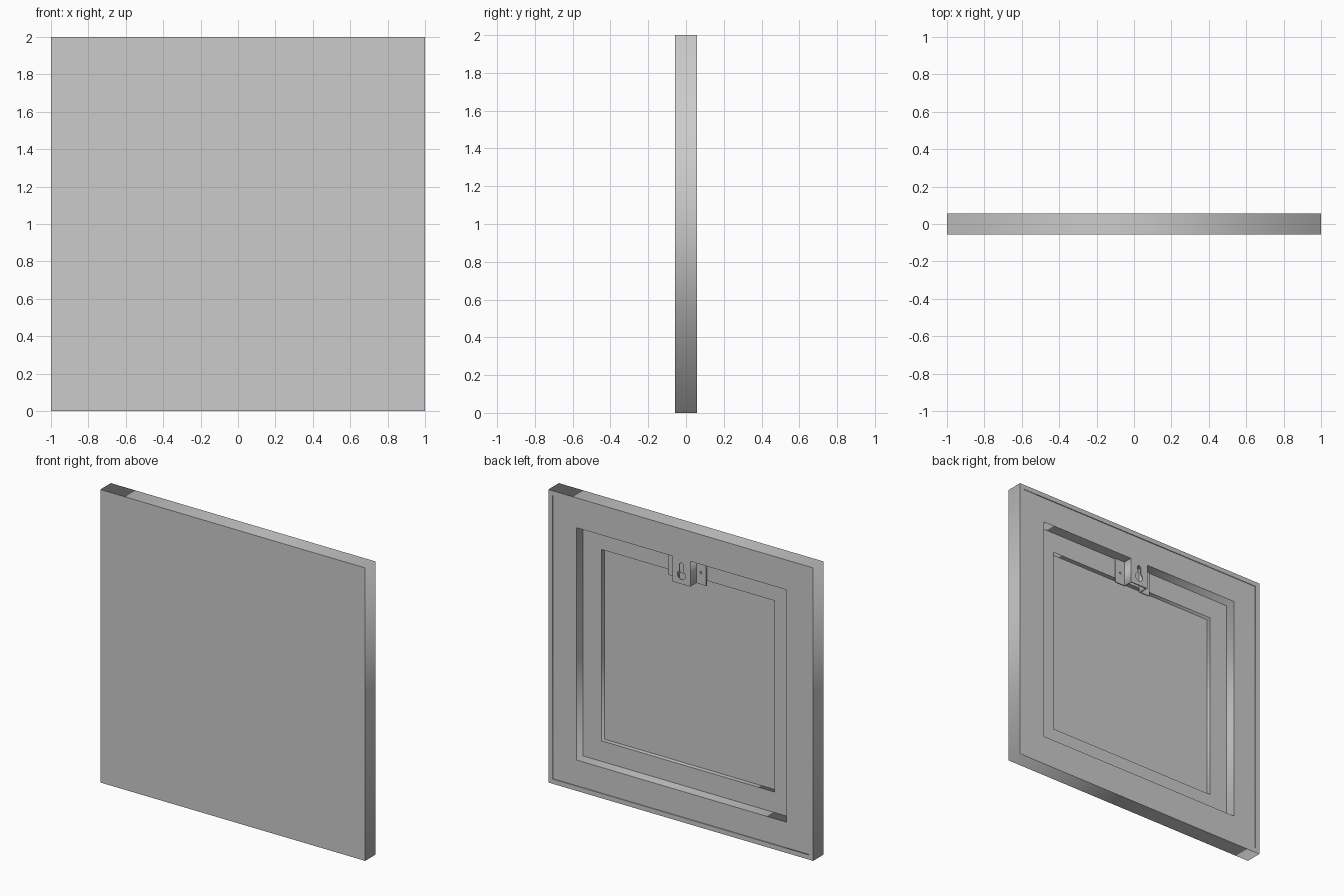
import bpy
from math import sin, cos, pi, radians

if "Cube" in bpy.data.objects:
    bpy.data.objects.remove(bpy.data.objects["Cube"])


def rect(x0, x1, z0, z1):
    return [(x0, z0), (x1, z0), (x1, z1), (x0, z1)]


def square(half):
    return rect(-half, half, 1 - half, 1 + half)


def arc(cx, cz, r, a0, a1, n):
    return [(cx + r * cos(a0 + (a1 - a0) * i / n), cz + r * sin(a0 + (a1 - a0) * i / n))
            for i in range(n + 1)]


def panel(name, loops, y0, y1):
    """Flat part in the xz plane: first loop is the outline, the others are holes."""
    cu = bpy.data.curves.new(name, 'CURVE')
    cu.dimensions = '2D'
    cu.fill_mode = 'BOTH'
    cu.extrude = (y1 - y0) / 2
    for loop in loops:
        sp = cu.splines.new('POLY')
        sp.points.add(len(loop) - 1)
        for p, (x, z) in zip(sp.points, loop):
            p.co = (x, z, 0, 1)
        sp.use_cyclic_u = True
    ob = bpy.data.objects.new(name, cu)
    bpy.context.collection.objects.link(ob)
    ob.location.y = (y0 + y1) / 2
    ob.rotation_euler.x = radians(90)
    bpy.ops.object.select_all(action='DESELECT')
    ob.select_set(True)
    bpy.context.view_layer.objects.active = ob
    bpy.ops.object.convert(target='MESH')
    return bpy.context.object


FRONT, BACK = -0.057, 0.057
FACE, STEP, FLOOR = 0.051, -0.022, -0.053

# front sheet and the thin rim that wraps the edges
panel("front_sheet", [square(1)], FRONT, FLOOR)
panel("outer_rim", [square(1), square(0.968)], FLOOR, BACK)

# deep frame and the lower stepped frame inside it
panel("back_frame", [square(0.968), square(0.793)], FLOOR, FACE)
panel("inner_step_frame", [square(0.793), square(0.653)], FLOOR, STEP)

# hanger: raised plate with keyhole, two legs, two screw flanges
Z0, Z1, T, W = 1.62, 1.793, 0.008, 0.068
keyhole = (arc(0, 1.68, 0.03, radians(118), radians(422), 24)
           + arc(0, 1.75, 0.014, 0, pi, 12))
panel("hanger_plate", [rect(-W, W, Z0, Z1), keyhole], FACE - T, FACE)
for s, side in ((1, "right"), (-1, "left")):
    panel("hanger_leg_" + side, [rect(s * (W - T), s * W, Z0, Z1)], STEP, FACE - T)
    hole = arc(s * 0.103, 1.70, 0.008, 0, 2 * pi * 11 / 12, 11)
    panel("hanger_flange_" + side, [rect(s * W, s * 0.142, Z0, Z1), hole], STEP, STEP + T)
